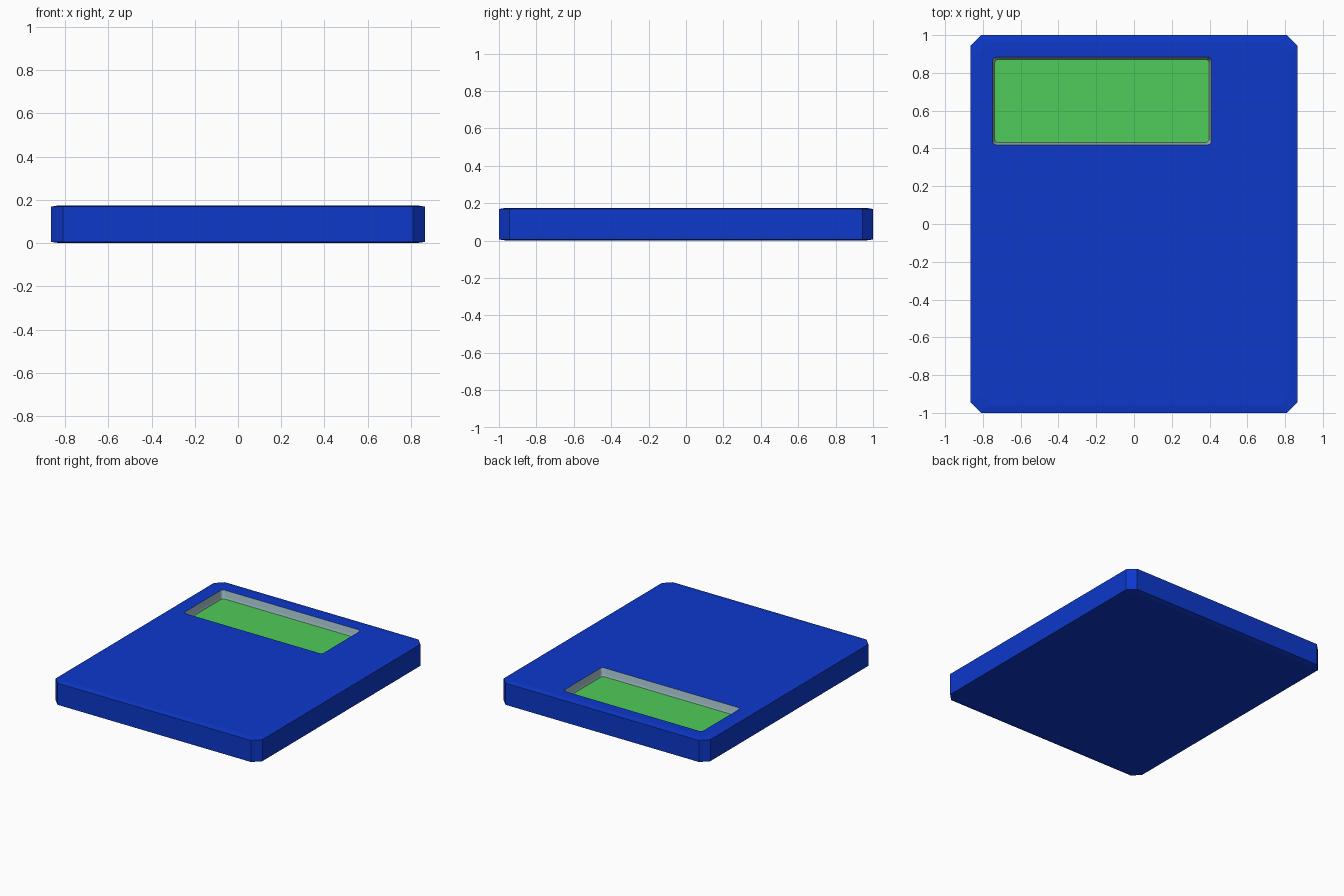
import bpy, bmesh, math

if "Cube" in bpy.data.objects:
    bpy.data.objects.remove(bpy.data.objects["Cube"])


def material(name, color):
    m = bpy.data.materials.new(name)
    m.diffuse_color = (*color, 1)
    m.use_nodes = True
    m.node_tree.nodes["Principled BSDF"].inputs["Base Color"].default_value = m.diffuse_color
    return m


def outline(cx, cy, hx, hy, r, z, steps):
    # rectangle with corners cut into `steps` segments (1 = chamfer)
    pts = []
    for k, (sx, sy) in enumerate([(1, 1), (-1, 1), (-1, -1), (1, -1)]):
        for i in range(steps + 1):
            a = math.pi / 2 * (k + i / steps)
            pts.append((cx + sx * (hx - r) + r * math.cos(a),
                        cy + sy * (hy - r) + r * math.sin(a), z))
    return pts


def loft(bm, loops):
    rings = [[bm.verts.new(p) for p in loop] for loop in loops]
    for a, b in zip(rings, rings[1:]):
        for i in range(len(a)):
            j = (i + 1) % len(a)
            bm.faces.new((a[i], a[j], b[j], b[i]))
    return rings


def ring_edges(bm, ring):
    out = []
    for i, v in enumerate(ring):
        w = ring[(i + 1) % len(ring)]
        out.append(bm.edges.get((v, w)) or bm.edges.new((v, w)))
    return out


def finish(bm, name, mat):
    me = bpy.data.meshes.new(name)
    bm.to_mesh(me)
    bm.free()
    me.materials.append(mat)
    ob = bpy.data.objects.new(name, me)
    bpy.context.collection.objects.link(ob)
    return ob


H = 0.175
CX, CY, WX, WY = -0.17, 0.651, 0.58, 0.232    # screen window centre and half size

blue = material("blue_plastic", (0.004, 0.04, 0.6))
grey = material("pale_grey_frame", (0.36, 0.52, 0.57))
green = material("green_screen", (0.08, 0.6, 0.1))

# case: chamfered slab with a softened rim and a window in its top
bm = bmesh.new()
rings = loft(bm, [outline(0, 0, 0.865 - d, 1 - d, 0.055, z, 1)
                  for d, z in [(0.04, 0), (0, 0.006), (0, H - 0.006), (0.04, H)]])
bm.faces.new(rings[0][::-1])
window = [bm.verts.new(p) for p in outline(CX, CY, WX, WY, 0.02, H, 4)]
bmesh.ops.triangle_fill(bm, use_beauty=True, normal=(0, 0, 1),
                        edges=ring_edges(bm, rings[-1]) + ring_edges(bm, window))
bmesh.ops.recalc_face_normals(bm, faces=bm.faces)
finish(bm, "case", blue)

# recess walls, leaning slightly inwards
bm = bmesh.new()
loft(bm, [outline(CX, CY, WX - d, WY - d, 0.02, z, 4)
          for d, z in [(0.012, 0.115), (0.008, 0.13), (0, H)]])
bmesh.ops.reverse_faces(bm, faces=bm.faces)
finish(bm, "screen_frame", grey)

# display panel at the bottom of the recess
bm = bmesh.new()
bm.faces.new([bm.verts.new(p) for p in outline(CX, CY, WX - 0.012, WY - 0.012, 0.02, 0.115, 4)])
finish(bm, "screen", green)
